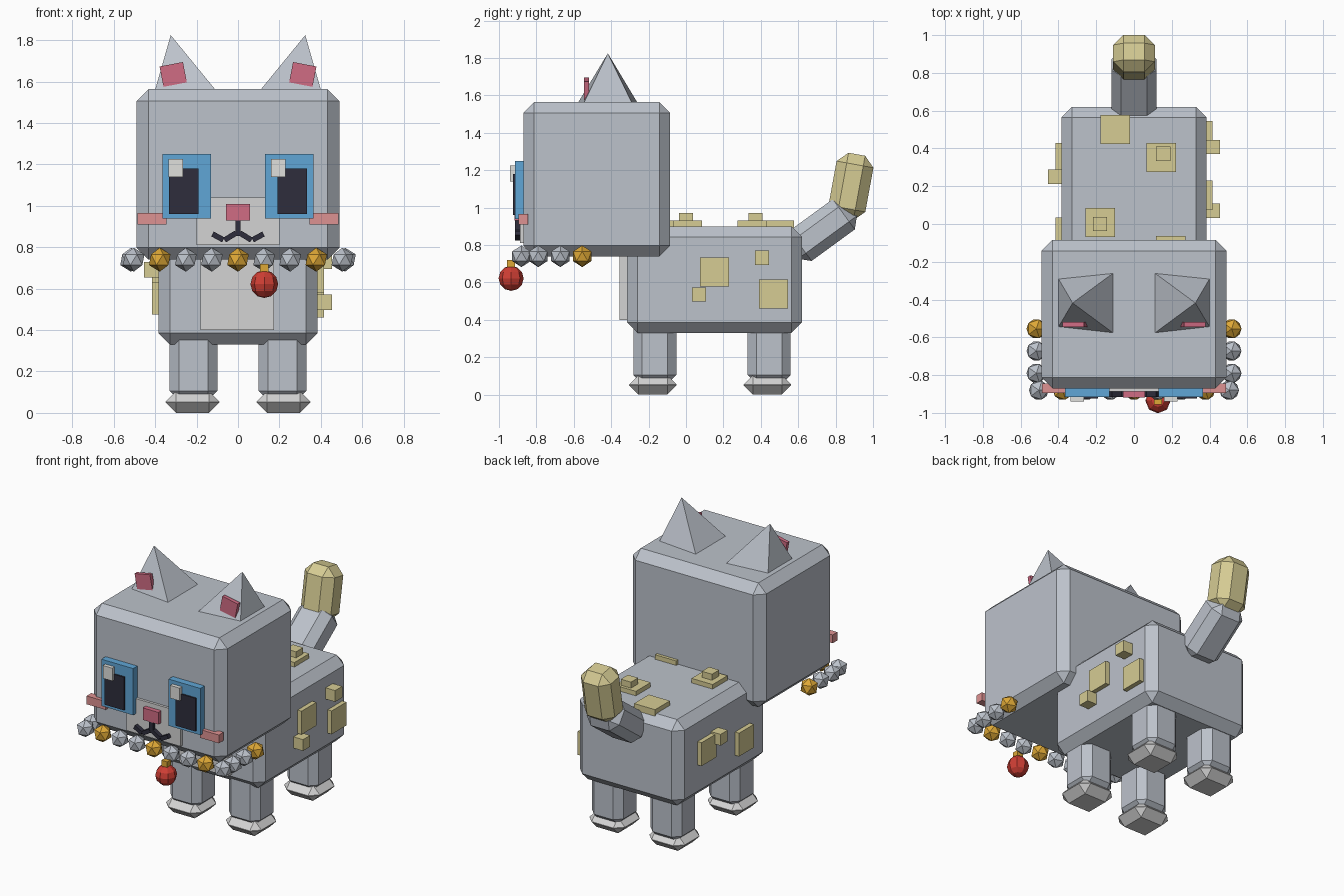
import bpy, bmesh
from mathutils import Matrix, Vector

cube = bpy.data.objects.get("Cube")
if cube:
    bpy.data.objects.remove(cube, do_unlink=True)


def material(name, *rgb):
    lin = [((c / 255 + 0.055) / 1.055) ** 2.4 for c in rgb] + [1]
    m = bpy.data.materials.new(name)
    m.use_nodes = True
    m.diffuse_color = lin
    m.node_tree.nodes["Principled BSDF"].inputs["Base Color"].default_value = lin
    return m


grey = material("grey fur", 188, 194, 203)
light = material("light fur", 212, 212, 212)
white = material("white", 224, 224, 220)
cream = material("cream", 214, 204, 148)
blue = material("blue", 96, 166, 214)
dark = material("dark", 46, 45, 60)
pink = material("pink", 208, 108, 132)
blush = material("blush", 222, 146, 146)
gold = material("gold", 222, 168, 54)
red = material("red", 206, 62, 52)


def finish(name, bm, mat):
    bmesh.ops.recalc_face_normals(bm, faces=bm.faces)
    me = bpy.data.meshes.new(name)
    bm.to_mesh(me)
    bm.free()
    me.materials.append(mat)
    ob = bpy.data.objects.new(name, me)
    bpy.context.collection.objects.link(ob)
    return ob


def box(name, centre, size, mat, bevel=0, turn=0, axis='X'):
    """Box with optional chamfer, turned about one axis through its centre."""
    bm = bmesh.new()
    bmesh.ops.create_cube(bm, size=1, matrix=Matrix.Diagonal((*size, 1)))
    if bevel:
        bmesh.ops.bevel(bm, geom=bm.edges[:], offset=bevel, segments=1,
                        profile=0.5, affect='EDGES')
    bm.transform(Matrix.Translation(centre) @ Matrix.Rotation(turn, 4, axis))
    return finish(name, bm, mat)


def span(name, x, y, z, mat, bevel=0):
    """Box given by its limits along each axis."""
    lims = (x, y, z)
    return box(name, [(a + b) / 2 for a, b in lims],
               [abs(b - a) for a, b in lims], mat, bevel)


def bead(name, centre, mat):
    bm = bmesh.new()
    bmesh.ops.create_icosphere(bm, subdivisions=1, radius=0.058,
                               matrix=Matrix.Translation(centre))
    return finish(name, bm, mat)


# Head, body and chest
span("head", (-0.49, 0.49), (-0.87, -0.085), (0.74, 1.565), grey, 0.058)
span("body", (-0.385, 0.385), (-0.315, 0.62), (0.33, 0.9), grey, 0.056)
span("chest_patch", (-0.18, 0.175), (-0.355, -0.3), (0.4, 0.78), light)

# Legs and paws
for side, sx in (("right", -1), ("left", 1)):
    for end, y in (("front", -0.167), ("back", 0.445)):
        box(f"{end}_{side}_leg", (sx * 0.215, y, 0.23), (0.23, 0.23, 0.34), grey, 0.046)
        box(f"{end}_{side}_paw", (sx * 0.22, y - 0.01, 0.052), (0.26, 0.255, 0.104), light, 0.0505)

# Tail
box("tail_base", (0, 0.728, 0.88), (0.24, 0.2, 0.39), grey, 0.052, -0.94)
box("tail_tip", (0, 0.882, 1.113), (0.22, 0.2, 0.35), cream, 0.055, -0.18)

# Ears with inner patches
for side, s in (("right", -1), ("left", 1)):
    bm = bmesh.new()
    base = [bm.verts.new((s * x, y, 1.562)) for x, y in
            ((0.4, -0.29), (0.11, -0.26), (0.11, -0.577), (0.4, -0.545))]
    tip = bm.verts.new((s * 0.325, -0.418, 1.825))
    bm.faces.new(base)
    for a, b in zip(base, base[1:] + base[:1]):
        bm.faces.new((a, b, tip))
    finish(f"{side}_ear", bm, grey)
    box(f"{side}_inner_ear", (s * 0.313, -0.532, 1.635), (0.115, 0.025, 0.1),
        pink, turn=s * 0.19, axis='Y')

    # Eyes, cheeks and mouth halves
    box(f"{side}_eye", (s * 0.247, -0.89, 1.095), (0.234, 0.05, 0.31), blue)
    box(f"{side}_pupil", (s * 0.262, -0.905, 1.07), (0.144, 0.04, 0.22), dark)
    box(f"{side}_eye_glint", (-0.3 if s < 0 else 0.195, -0.92, 1.183),
        (0.07, 0.04, 0.085), white)
    box(f"{side}_cheek", (s * 0.416, -0.87, 0.938), (0.14, 0.05, 0.055), blush)
    box(f"{side}_mouth_inner", (s * 0.037, -0.9, 0.852), (0.065, 0.03, 0.026),
        dark, turn=s * 0.55, axis='Y')
    box(f"{side}_mouth_outer", (s * 0.097, -0.9, 0.85), (0.06, 0.03, 0.026),
        dark, turn=-s * 0.5, axis='Y')

# Muzzle and nose
span("muzzle", (-0.2, 0.2), (-0.887, -0.86), (0.81, 1.04), light)
span("nose", (-0.057, 0.057), (-0.918, -0.87), (0.93, 1.01), pink)
span("mouth_stem", (-0.013, 0.013), (-0.913, -0.87), (0.855, 0.93), dark)

# Beaded collar: a front row and a short row on each side
for i in range(9):
    bead(f"front_bead_{i}", ((i - 4) * 0.126, -0.88, 0.74), gold if i % 3 == 1 else grey)
for side, s in (("right", -1), ("left", 1)):
    for i, y in enumerate((-0.79, -0.672, -0.555)):
        bead(f"{side}_bead_{i}", (s * 0.517, y, 0.74), gold if i == 2 else grey)

# Hanging bauble
bm = bmesh.new()
bmesh.ops.create_uvsphere(bm, u_segments=8, v_segments=6, radius=0.067,
                          matrix=Matrix.Translation((0.127, -0.935, 0.622)))
finish("bauble", bm, red)
box("bauble_cap", (0.127, -0.935, 0.695), (0.042, 0.042, 0.05), gold)

# Raised fur spots: two coordinates of the centre, big or small
BIG, SMALL = 0.155, 0.075


def spots(face, places):
    for i, (u, v, size) in enumerate(places):
        rise = 0.03 if size == BIG else 0.07
        if face == "back":
            box(f"{face}_spot_{i}", (u, v, 0.89 + rise / 2), (size, size, rise + 0.02), cream)
        else:
            s = 1 if face == "left" else -1
            box(f"{face}_spot_{i}", (s * (0.375 + rise / 2), u, v),
                (rise + 0.02, size, size), cream)


spots("back", [(-0.1, 0.5, BIG), (0.145, 0.352, BIG), (0.155, 0.372, SMALL),
               (-0.178, 0.008, BIG), (-0.18, 0, SMALL), (0.195, -0.142, BIG)])
spots("left", [(0.152, 0.657, BIG), (0.07, 0.535, SMALL),
               (0.407, 0.732, SMALL), (0.468, 0.538, BIG)])
spots("right", [(0.352, 0.64, BIG), (0.25, 0.692, SMALL), (-0.042, 0.553, BIG)])
